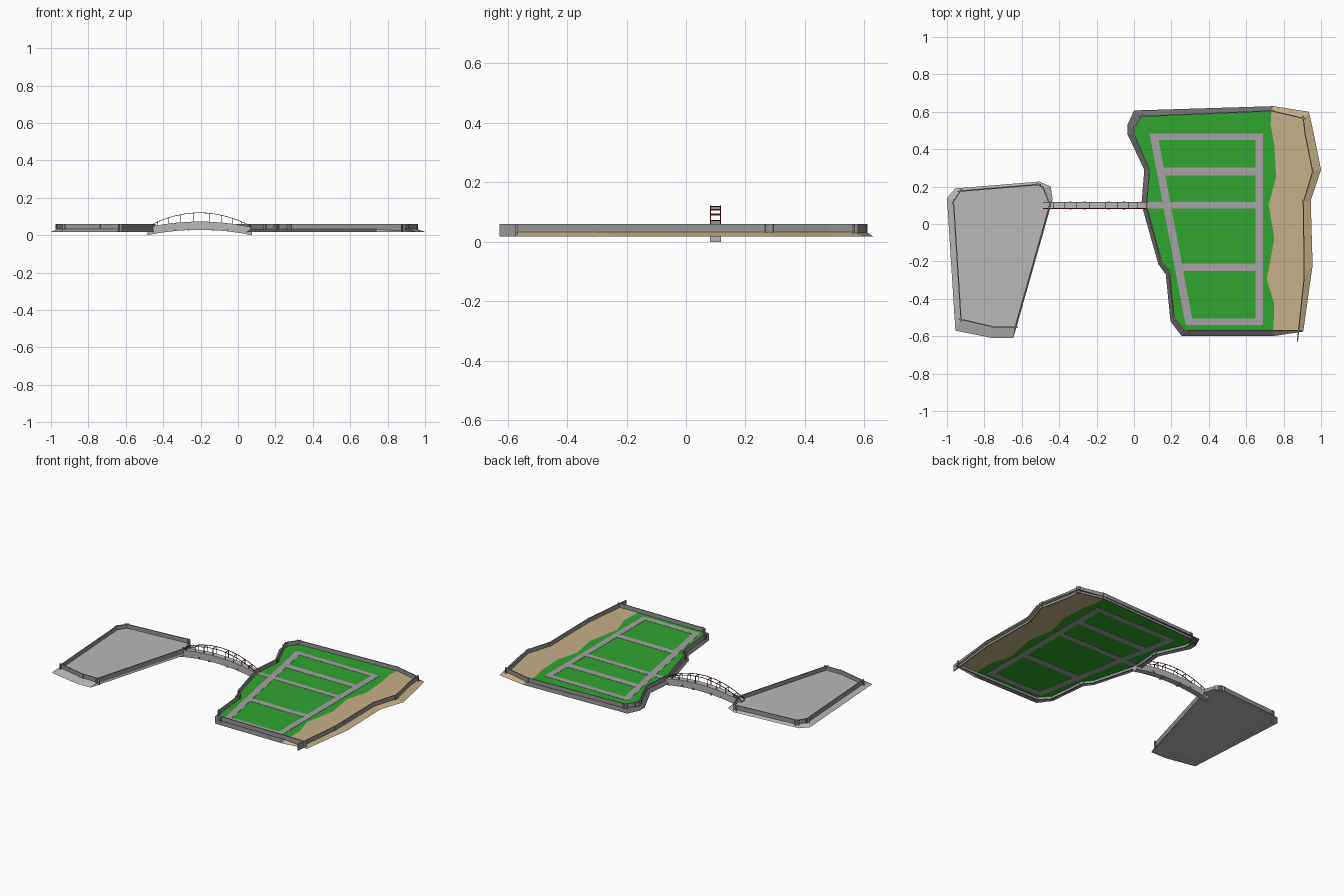
import bpy, bmesh
from mathutils import Vector

if "Cube" in bpy.data.objects:
    bpy.data.objects.remove(bpy.data.objects["Cube"])

GROUND, FOOT, WALL_TOP = 0.034, 0.018, 0.06


def mat(name, r, g, b):
    m = bpy.data.materials.new(name)
    m.diffuse_color = (r, g, b, 1)
    m.use_nodes = True
    m.node_tree.nodes["Principled BSDF"].inputs["Base Color"].default_value = m.diffuse_color
    return m


GREEN = mat("grass", 0.03, 0.38, 0.03)
SAND = mat("sand", 0.56, 0.44, 0.25)
DARK = mat("dark_stone", 0.15, 0.15, 0.15)
STONE = mat("stone", 0.3, 0.3, 0.3)
PAVING = mat("paving", 0.38, 0.36, 0.38)
PALE = mat("pale_concrete", 0.48, 0.48, 0.48)
RED = mat("red_rail", 0.2, 0.02, 0.02)


def make(name, bm, material):
    bmesh.ops.recalc_face_normals(bm, faces=bm.faces)
    me = bpy.data.meshes.new(name)
    bm.to_mesh(me)
    bm.free()
    ob = bpy.data.objects.new(name, me)
    bpy.context.collection.objects.link(ob)
    me.materials.append(material)
    return ob


def prism(bm, pts, vec):
    """Add a closed prism: polygon pts extruded along vec."""
    a = [bm.verts.new(p) for p in pts]
    b = [bm.verts.new(Vector(p) + Vector(vec)) for p in pts]
    bm.faces.new(a[::-1])
    bm.faces.new(b)
    n = len(a)
    for i in range(n):
        bm.faces.new((a[i], a[(i + 1) % n], b[(i + 1) % n], b[i]))


def beam(bm, p, q, w):
    """Square bar from p to q."""
    p, q = Vector(p), Vector(q)
    d = (q - p).normalized()
    u = d.cross(Vector((0, 1, 0)) if abs(d.y) < 0.9 else Vector((1, 0, 0))).normalized() * w / 2
    v = d.cross(u)
    prism(bm, [p + u + v, p - u + v, p - u - v, p + u - v], q - p)


def sheet(name, pts, material):
    bm = bmesh.new()
    f = bm.faces.new([bm.verts.new((x, y, GROUND)) for x, y in pts])
    f.normal_update()
    if f.normal.z < 0:
        f.normal_flip()
    me = bpy.data.meshes.new(name)
    bm.to_mesh(me)
    bm.free()
    me.materials.append(material)
    bpy.context.collection.objects.link(bpy.data.objects.new(name, me))


def skirt(name, rim, material):
    """Sloping bank from the ground edge down to the foot line."""
    bm = bmesh.new()
    top = [bm.verts.new((r[0], r[1], GROUND)) for r in rim]
    low = [bm.verts.new((r[2], r[3], FOOT)) for r in rim]
    for i in range(len(rim) - 1):
        f = bm.faces.new((top[i], low[i], low[i + 1], top[i + 1]))
        f.normal_update()
        if f.normal.z < 0:
            f.normal_flip()
    me = bpy.data.meshes.new(name)
    bm.to_mesh(me)
    bm.free()
    me.materials.append(material)
    bpy.context.collection.objects.link(bpy.data.objects.new(name, me))


def walls(name, rim, first_over={}):
    """Thin upright wall panels that overshoot each other at the corners."""
    bm = bmesh.new()
    for i in range(len(rim) - 1):
        a, b = Vector((*rim[i][:2], FOOT)), Vector((*rim[i + 1][:2], FOOT))
        d = (b - a).normalized()
        a, b = a - d * first_over.get(i, 0.014), b + d * 0.014
        n = Vector((-d.y, d.x, 0)) * 0.003
        prism(bm, [a + n, b + n, b - n, a - n], (0, 0, WALL_TOP - FOOT))
    make(name, bm, STONE)


# rims: inner x, y (wall line) and outer x, y (foot of the bank)
grass_rim = [(.735, .605, .745, .63), (.04, .575, 0, .607), (0, .515, -.035, .53),
             (0, .48, -.035, .48), (.083, .29, .055, .29), (.067, .095, .04, .105),
             (.147, -.2, .13, -.215), (.19, -.255, .17, -.27), (.215, -.505, .195, -.52),
             (.275, -.57, .255, -.6), (.745, -.57, .74, -.6)]
sand_rim = [(.745, -.57, .74, -.6), (.88, -.57, .905, -.575), (.91, -.285, .955, -.22),
            (.905, .115, .945, .125), (.955, .28, 1.0, .29), (.915, .48, .96, .49),
            (.905, .565, .935, .6), (.735, .605, .745, .63)]
shore = [(.75, -.43), (.71, -.295), (.75, -.08), (.72, .105), (.76, .25), (.75, .425), (.73, .53)]
left_rim = [(-.93, .175, -.955, .19), (-.965, .12, -1.0, .14), (-.925, -.51, -.955, -.57),
            (-.75, -.55, -.757, -.61), (-.635, -.55, -.645, -.61), (-.45, .105, -.435, .13),
            (-.485, .19, -.445, .2), (-.51, .21, -.505, .227)]
left_rim.append(left_rim[0])

# large island
sheet("grass_field", [r[:2] for r in grass_rim] + shore, GREEN)
sheet("sand_beach", [r[:2] for r in sand_rim] + shore[::-1], SAND)
skirt("grass_bank", grass_rim, DARK)
skirt("sand_bank", sand_rim, SAND)
walls("grass_wall", grass_rim)
walls("beach_wall", sand_rim, {1: 0.058})

# paved paths
bm = bmesh.new()


def slant(y):
    return .083 + (.485 - y) * .188


def path(pts):
    prism(bm, [(x, y, GROUND - .0015) for x, y in pts], (0, 0, .003))


for hi, lo in ((.485, .45), (.302, .26), (-.21, -.25), (-.505, -.541)):
    path([(slant(hi) + .02, hi), (slant(lo) + .02, lo), (.67, lo), (.67, hi)])
path([(.065, .117), (.065, .083), (.67, .083), (.67, .117)])
path([(slant(.485), .485), (slant(-.541), -.541), (slant(-.541) + .042, -.541), (slant(.485) + .042, .485)])
path([(.65, .485), (.65, -.541), (.69, -.541), (.69, .485)])
make("paths", bm, PAVING)

# small island
sheet("paved_island", [r[:2] for r in left_rim[:-1]], PALE)
skirt("paved_bank", left_rim, PALE)
walls("paved_wall", left_rim)
bm = bmesh.new()
bm.faces.new([bm.verts.new((r[2], r[3], FOOT)) for r in left_rim[-1:0:-1]])
make("paved_underside", bm, PALE)

# arched bridge
X0, X1, Y0, Y1 = -.485, .075, .081, .118
MID, HALF = (X0 + X1) / 2, (X1 - X0) / 2


def arc(x, end, peak):
    return peak - (peak - end) * ((x - MID) / HALF) ** 2


xs = [X0 + (X1 - X0) * i / 14 for i in range(15)]
bm = bmesh.new()
prism(bm, [(x, Y0, arc(x, .042, .073)) for x in xs] +
      [(x, Y0, arc(x, 0, .029)) for x in xs[::-1]], (0, Y1 - Y0, 0))
make("bridge_deck", bm, PALE)

# cross beams under the bridge
bm = bmesh.new()
for x in (-.34, -.265, -.135, -.055):
    beam(bm, (x, Y0 - .003, .03), (x, Y1 + .003, .03), .012)
make("bridge_beams", bm, STONE)

# arched rails, posts and hoops
bm = bmesh.new()
for y in (Y0 + .002, Y1 - .002):
    pts = [(x, y, arc(x, .045, .12)) for x in xs]
    for p, q in zip(pts, pts[1:]):
        beam(bm, p, q, .003)
posts = (-.43, -.37, -.305, -.24, -.15, -.09, -.03, .02)
for x in posts:
    z = arc(x, .045, .12)
    for y in (Y0 + .002, Y1 - .002):
        beam(bm, (x, y, arc(x, .042, .073) - .004), (x, y, z), .003)
    beam(bm, (x, Y0 + .002, z), (x, Y1 - .002, z), .003)
make("bridge_railing", bm, RED)
